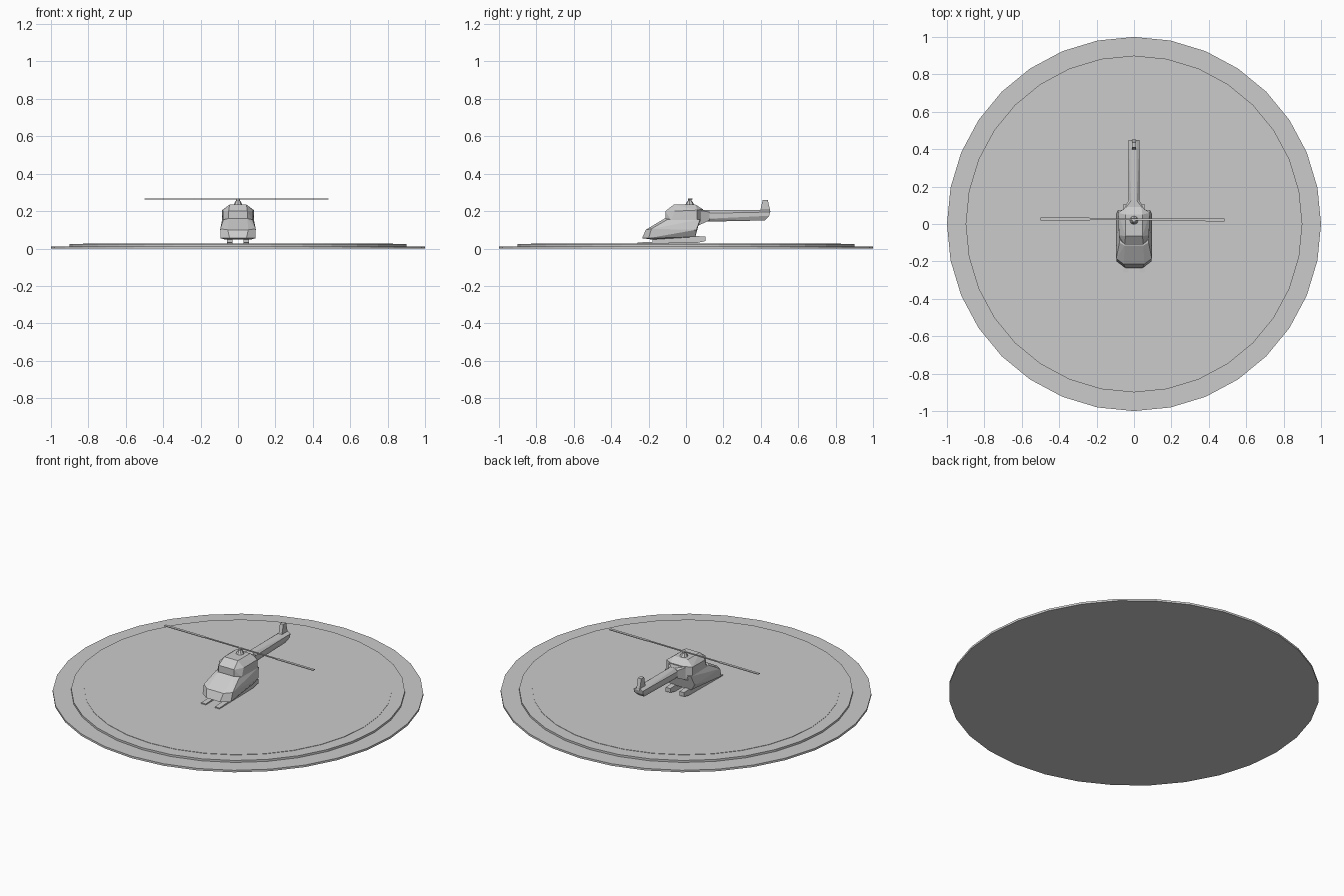
import bpy, bmesh, math
from mathutils import Matrix

if "Cube" in bpy.data.objects:
    bpy.data.objects.remove(bpy.data.objects["Cube"])


def finish(bm, name):
    bmesh.ops.recalc_face_normals(bm, faces=bm.faces)
    mesh = bpy.data.meshes.new(name)
    bm.to_mesh(mesh)
    bm.free()
    obj = bpy.data.objects.new(name, mesh)
    bpy.context.collection.objects.link(obj)
    return obj


def cone(name, r1, r2, z0, z1, sides, y=0):
    bm = bmesh.new()
    bmesh.ops.create_cone(bm, cap_ends=True, segments=sides, radius1=r1, radius2=r2, depth=z1 - z0,
                          matrix=Matrix.Translation((0, y, (z0 + z1) / 2)))
    return finish(bm, name)


def faceted(name, half):
    """Convex faceted shell from points of one half, mirrored in x."""
    bm = bmesh.new()
    for x, y, z in half:
        for s in (-1, 1):
            bm.verts.new((s * x, y, z))
    bmesh.ops.remove_doubles(bm, verts=bm.verts, dist=1e-5)
    res = bmesh.ops.convex_hull(bm, input=bm.verts)
    loose = [v for v in bm.verts if not v.link_faces]
    bmesh.ops.delete(bm, geom=loose, context='VERTS')
    bmesh.ops.dissolve_limit(bm, angle_limit=math.radians(1), verts=bm.verts, edges=bm.edges)
    return finish(bm, name)


def side_profile(name, pts, x0, x1):
    """Extrude a (y, z) outline from x0 to x1."""
    bm = bmesh.new()
    face = bm.faces.new([bm.verts.new((x0, y, z)) for y, z in pts])
    ext = bmesh.ops.extrude_face_region(bm, geom=[face])
    moved = [v for v in ext['geom'] if isinstance(v, bmesh.types.BMVert)]
    bmesh.ops.translate(bm, verts=moved, vec=(x1 - x0, 0, 0))
    return finish(bm, name)


# Stepped landing disc
cone("base_disc", 1.0, 1.0, 0, 0.012, 32)
cone("raised_disc", 0.9, 0.9, 0.012, 0.024, 32)
cone("centre_disc", 0.83, 0.83, 0.024, 0.026, 32)

# Lower body with blunt nose and tucked underside
faceted("lower_body", [
    (.045, -.235, .055), (.055, -.215, .100), (.093, -.200, .055),
    (.095, -.185, .105), (.050, -.115, .160), (.078, -.100, .155),
    (.070, -.180, .048), (.070, .050, .062), (.095, .055, .100),
    (.085, .075, .155)])

# Cabin with chamfered roof
faceted("cabin", [
    (.050, -.110, .150), (.050, -.110, .200), (.080, -.060, .200),
    (.080, -.080, .150), (.045, -.065, .235), (.045, .050, .235),
    (.085, .060, .205), (.085, .060, .150), (.040, .090, .210),
    (.040, .090, .140)])

# Tail taper, boom and fin
faceted("tail_taper", [
    (.065, .060, .205), (.065, .060, .120), (.030, .125, .195),
    (.030, .125, .150), (.015, .125, .206)])
faceted("tail_boom", [
    (.014, .090, .205), (.030, .090, .188), (.030, .090, .158), (.018, .090, .143),
    (.014, .450, .205), (.030, .450, .195), (.030, .445, .175), (.018, .420, .150)])
side_profile("tail_fin", [
    (.395, .195), (.410, .260), (.437, .260), (.452, .195)], -.011, .011)

# Landing skids
skid = [(-.26, .026), (-.26, .032), (-.18, .036), (-.18, .060), (.06, .066),
        (.105, .064), (.105, .040), (.06, .030)]
for side, s in (("left", -1), ("right", 1)):
    side_profile(side + "_skid", skid, s * .03, s * .06)

# Rotor mast, hub and two blades
cone("rotor_mast", .024, .012, .233, .255, 8, y=.02)
cone("rotor_hub", .010, .010, .255, .268, 8, y=.02)
for side, s, tip in (("left", -1, .50), ("right", 1, .485)):
    bm = bmesh.new()
    outline = [(0, -.005), (.23, -.005), (.24, -.008), (tip, -.008),
               (tip, .008), (.24, .008), (.23, .005), (0, .005)]
    face = bm.faces.new([bm.verts.new((s * x, .025 + y - s * x * .006, .262)) for x, y in outline])
    ext = bmesh.ops.extrude_face_region(bm, geom=[face])
    moved = [v for v in ext['geom'] if isinstance(v, bmesh.types.BMVert)]
    bmesh.ops.translate(bm, verts=moved, vec=(0, 0, .004))
    finish(bm, side + "_rotor_blade")
